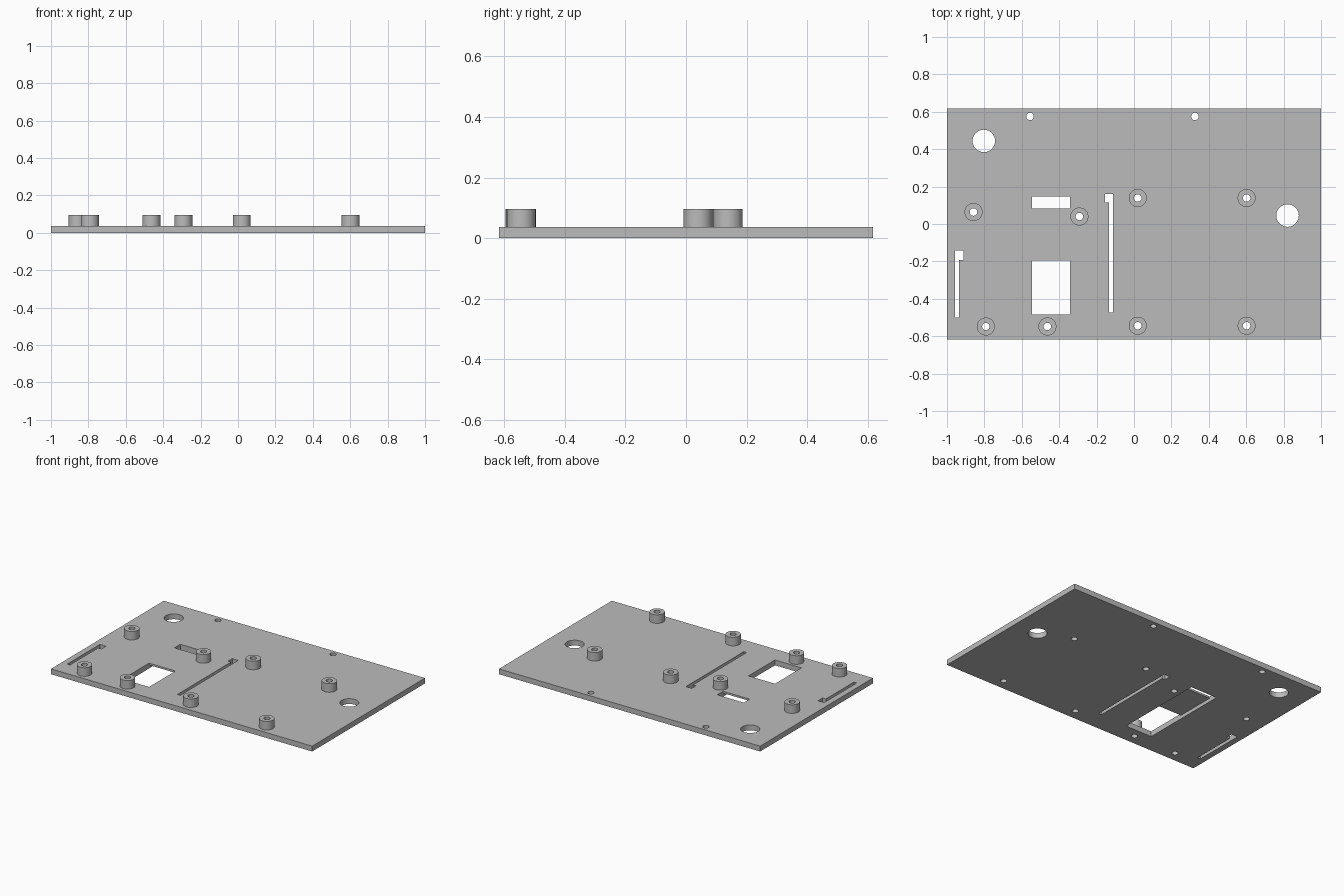
import bpy
import bmesh
from math import radians
from mathutils import Matrix, Vector

if "Cube" in bpy.data.objects:
    bpy.data.objects.remove(bpy.data.objects["Cube"], do_unlink=True)

HALF_X, HALF_Y = 1.0, 0.617
THICK, POST_TOP = 0.037, 0.096
POST_R, SCREW_R, PORT_R = 0.048, 0.02, 0.06
SEGMENTS = 48

grey = bpy.data.materials.new("plain grey")
grey.use_nodes = True
COLOUR = (0.5, 0.5, 0.5, 1.0)
grey.diffuse_color = COLOUR
grey.node_tree.nodes["Principled BSDF"].inputs["Base Color"].default_value = COLOUR


def finish(name, bm):
    bmesh.ops.recalc_face_normals(bm, faces=bm.faces)
    mesh = bpy.data.meshes.new(name)
    bm.to_mesh(mesh)
    bm.free()
    mesh.materials.append(grey)
    obj = bpy.data.objects.new(name, mesh)
    bpy.context.collection.objects.link(obj)
    return obj


def box(name, x0, x1, y0, y1, z0, z1):
    bm = bmesh.new()
    centre = Vector((x0 + x1, y0 + y1, z0 + z1)) / 2
    matrix = Matrix.Translation(centre) @ Matrix.Diagonal((x1 - x0, y1 - y0, z1 - z0, 1))
    bmesh.ops.create_cube(bm, size=1, matrix=matrix)
    return finish(name, bm)


def drill(x, y, radius):
    bm = bmesh.new()
    bmesh.ops.create_cone(bm, cap_ends=True, segments=SEGMENTS, radius1=radius,
                          radius2=radius, depth=1, matrix=Matrix.Translation((x, y, 0)))
    return finish("hole_cutter", bm)


def opening(x0, x1, y0, y1, top=0.5):
    return box("opening_cutter", x0, x1, y0, y1, -0.5, top)


def key_slot(head_x, stem_x, top, neck, bottom):
    # Prism with a square head and a narrow stem flush along one side
    (a, b), (c, d) = head_x, stem_x
    outline = [(c, bottom), (d, bottom), (d, neck), (b, neck),
               (b, top), (a, top), (a, neck), (c, neck)]
    outline = [p for i, p in enumerate(outline) if p != outline[i - 1]]
    bm = bmesh.new()
    face = bm.faces.new([bm.verts.new((x, y, -0.5)) for x, y in outline])
    extruded = bmesh.ops.extrude_face_region(bm, geom=[face])["geom"]
    bmesh.ops.translate(bm, vec=(0, 0, 1),
                        verts=[v for v in extruded if isinstance(v, bmesh.types.BMVert)])
    return finish("slot_cutter", bm)


def smooth(obj):
    bpy.ops.object.select_all(action="DESELECT")
    obj.select_set(True)
    bpy.context.view_layer.objects.active = obj
    bpy.ops.object.shade_smooth_by_angle(angle=radians(30))


posts = [(-0.858, 0.064), (-0.792, -0.548), (-0.463, -0.548), (-0.292, 0.04)]
posts += [(x, y) for x in (0.02, 0.602) for y in (0.139, -0.544)]

# Base plate with screw holes, cable ports, windows and slots
plate = box("base_plate", -HALF_X, HALF_X, -HALF_Y, HALF_Y, 0, THICK)
cutters = [drill(x, y, SCREW_R) for x, y in posts]
cutters += [drill(x, 0.575, SCREW_R) for x in (-0.556, 0.326)]
cutters += [drill(x, y, PORT_R) for x, y in ((-0.803, 0.444), (0.821, 0.045))]
WIN = (-0.545, -0.342)
cutters += [
    # Recess under the bridge, then the two windows at its ends
    opening(*WIN, -0.484, 0.147, top=0.024),
    opening(*WIN, 0.083, 0.147),
    opening(*WIN, -0.484, -0.195),
    key_slot((-0.156, -0.111), (-0.133, -0.111), 0.16, 0.114, -0.474),
    key_slot((-0.958, -0.911), (-0.958, -0.936), -0.143, -0.193, -0.5),
]
bpy.context.view_layer.objects.active = plate
for cutter in cutters:
    cutter.hide_render = True
    mod = plate.modifiers.new("cut", "BOOLEAN")
    mod.operation = "DIFFERENCE"
    mod.solver = "EXACT"
    mod.object = cutter
    bpy.ops.object.modifier_apply(modifier=mod.name)
    bpy.data.objects.remove(cutter, do_unlink=True)
smooth(plate)

# Hollow standoffs, turned from a rectangular section
for i, (x, y) in enumerate(posts):
    bm = bmesh.new()
    section = [(SCREW_R, THICK), (POST_R, THICK), (POST_R, POST_TOP), (SCREW_R, POST_TOP)]
    verts = [bm.verts.new((r, 0, z)) for r, z in section]
    edges = [bm.edges.new((verts[k - 1], verts[k])) for k in range(len(verts))]
    bmesh.ops.spin(bm, geom=verts + edges, cent=(0, 0, 0), axis=(0, 0, 1),
                   angle=radians(360), steps=SEGMENTS, use_merge=True)
    bmesh.ops.remove_doubles(bm, verts=bm.verts, dist=0.0001)
    post = finish(f"standoff_{i + 1}", bm)
    post.location = (x, y, 0)
    smooth(post)
